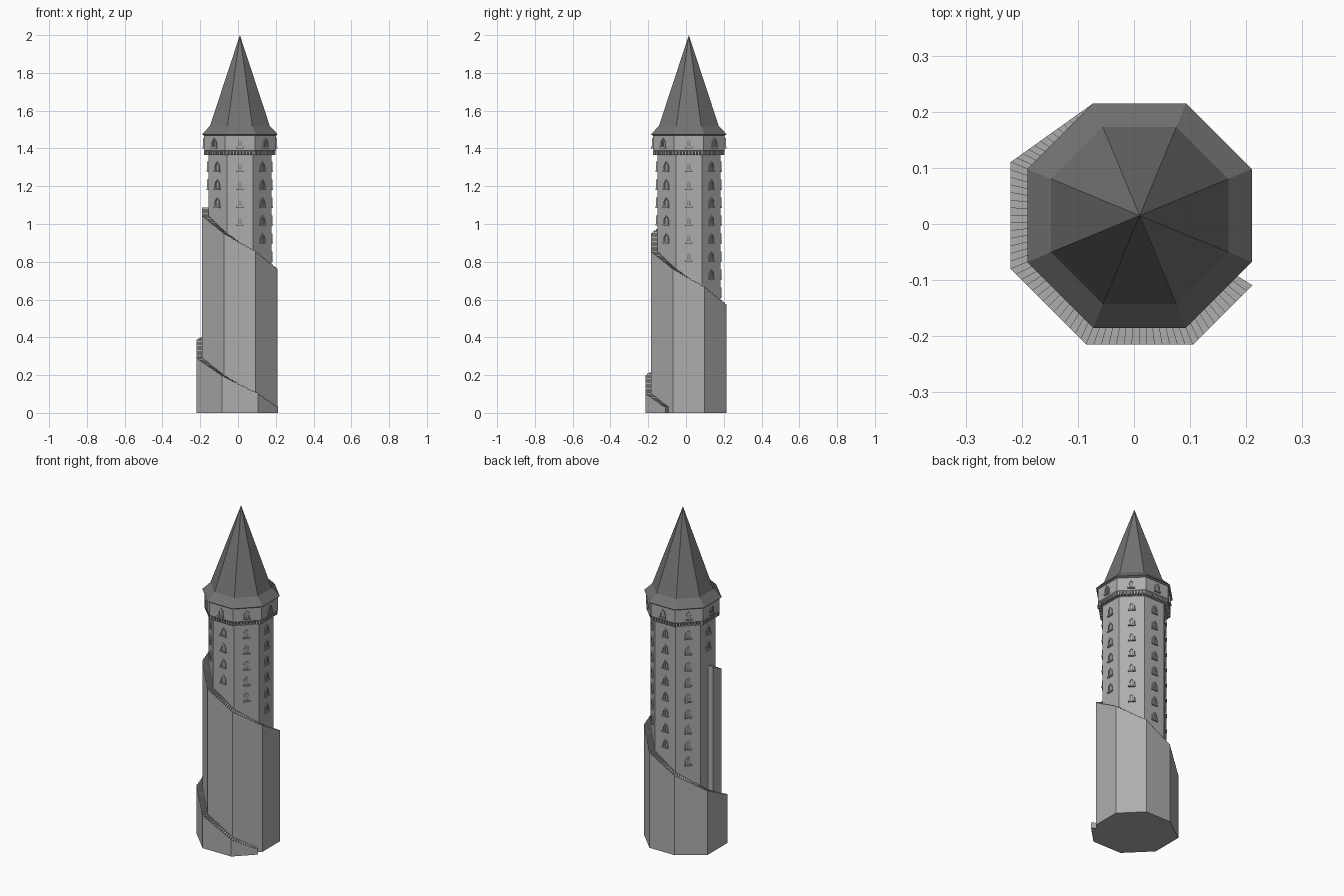
import bpy, bmesh, math
from mathutils import Vector

CENTRE = Vector((0.01, 0.015, 0))
SHAFT, COLLAR = 0.167, 0.19          # apothems of the octagonal walls
FACES = 8
STEPS_PER_FACE = 14

cube = bpy.data.objects.get("Cube")
if cube:
    bpy.data.objects.remove(cube)


def material(name, grey):
    m = bpy.data.materials.new(name)
    m.use_nodes = True
    colour = (grey, grey, grey, 1)
    m.diffuse_color = colour
    bsdf = m.node_tree.nodes["Principled BSDF"]
    bsdf.inputs["Base Color"].default_value = colour
    bsdf.inputs["Roughness"].default_value = 0.9
    return m


STONE = material("light grey stone", 0.42)
SLATE = material("dark grey slate", 0.17)
PANE = material("window grey", 0.25)


def finish(name, bm, mat, normals=True):
    if normals:
        bmesh.ops.recalc_face_normals(bm, faces=bm.faces)
    me = bpy.data.meshes.new(name)
    bm.to_mesh(me)
    bm.free()
    me.materials.append(mat)
    ob = bpy.data.objects.new(name, me)
    bpy.context.collection.objects.link(ob)
    return ob


def corner(k, apothem, z=0.0):
    """Octagon corner k, with flat sides facing the axes."""
    a = math.radians(22.5 + 45 * k)
    r = apothem / math.cos(math.pi / FACES)
    return CENTRE + Vector((r * math.cos(a), r * math.sin(a), z))


def octagon_loft(name, profile, mat):
    """Closed octagonal solid through (apothem, z) levels."""
    bm = bmesh.new()
    rings = [[bm.verts.new(corner(k, a, z)) for k in range(FACES)] for a, z in profile]
    for low, high in zip(rings, rings[1:]):
        for k in range(FACES):
            j = (k + 1) % FACES
            bm.faces.new((low[k], low[j], high[j], high[k]))
    bm.faces.new(rings[0][::-1])
    bm.faces.new(rings[-1])
    bmesh.ops.remove_doubles(bm, verts=bm.verts, dist=1e-5)
    return finish(name, bm, mat)


# Main body
octagon_loft("tower_shaft", [(SHAFT, 0), (SHAFT, 1.38)], STONE)
octagon_loft("collar", [(SHAFT, 1.365), (0.186, 1.385), (COLLAR, 1.39), (COLLAR, 1.475)], STONE)
octagon_loft("spire_roof", [(COLLAR, 1.468), (0.2, 1.475), (0.158, 1.52), (1e-6, 2.0)], SLATE)


# Spiral stair: t counts octagon faces downwards from the left front corner
T_START, T_END = -0.5, 10.8


def ramp_z(t):
    return max(1.04 - 0.094 * t, 0.004)


def ramp_point(t, inner=False):
    def at(i):
        apothem = SHAFT - 0.004 if inner else 0.2 + 0.03 * min(max(i - 6, 0), 1)
        return corner(i + 4, apothem)
    i = math.floor(t)
    return at(i).lerp(at(i + 1), t - i)


def quad(bm, points):
    bm.faces.new([bm.verts.new(p) for p in points])


def build_stair():
    bm = bmesh.new()
    up = Vector((0, 0, 1))
    count = round((T_END - T_START) * STEPS_PER_FACE)
    previous = 0
    for s in range(count):
        t0 = T_START + s / STEPS_PER_FACE
        t1 = t0 + 1 / STEPS_PER_FACE
        a, b = ramp_point(t0), ramp_point(t1)
        c, d = ramp_point(t1, True), ramp_point(t0, True)
        h = up * ramp_z(t0)
        nxt = up * (ramp_z(t1) if s < count - 1 else 0)
        quad(bm, (a, b, b + h, a + h))                       # outer wall
        quad(bm, (a + h, b + h, c + h, d + h))               # tread
        quad(bm, (b + nxt, c + nxt, c + h, b + h))           # riser
        if s == 0:
            quad(bm, (d, a, a + h, d + h))                   # top end wall
        quad(bm, (d, c, b, a))                               # underside
    finish("spiral_stair", bm, STONE, normals=False)


build_stair()


# Pointed windows
def arch(half, height):
    """Pointed arch outline as (across, up) pairs, from the lower left."""
    spring = height * 0.5
    side = [(half, 0), (half, spring), (half * 0.75, height * 0.75)]
    return [(-x, z) for x, z in side] + [(0, height)] + side[::-1]


def face_frame(k, apothem):
    a = math.radians(45 * k)
    n = Vector((math.cos(a), math.sin(a), 0))
    u = Vector((-n.y, n.x, 0))

    def place(across, up, out):
        return CENTRE + n * (apothem + out) + u * across + Vector((0, 0, up))
    return place


def box(bm, place, x, z, w, h, out):
    """Small block on a wall face."""
    pts = [place(x + sx * w, z + sz * h, o) for o in (-0.003, out)
           for sx, sz in ((-1, -1), (1, -1), (1, 1), (-1, 1))]
    v = [bm.verts.new(p) for p in pts]
    for i in range(4):
        j = (i + 1) % 4
        bm.faces.new((v[i], v[j], v[j + 4], v[i + 4]))
    bm.faces.new(v[:4])
    bm.faces.new(v[4:])


def add_window(frames, panes, place, z):
    outer, inner = arch(0.017, 0.05), arch(0.011, 0.042)
    loops = [[frames.verts.new(place(x, z + y, o)) for x, y in shape]
             for shape, o in ((outer, -0.002), (outer, 0.006), (inner, 0.006), (inner, -0.002))]
    for p, q in zip(loops, loops[1:]):
        for i in range(len(p)):
            j = (i + 1) % len(p)
            frames.faces.new((p[i], p[j], q[j], q[i]))
    box(frames, place, 0, z, 0.02, 0.004, 0.009)             # sill
    box(frames, place, 0, z + 0.018, 0.002, 0.018, 0.004)    # mullion
    panes.faces.new([panes.verts.new(place(x, z + y, 0.0015)) for x, y in inner])


frames, panes, corbels = bmesh.new(), bmesh.new(), bmesh.new()
for k in range(FACES):
    wall, band = face_frame(k, SHAFT), face_frame(k, COLLAR)
    add_window(frames, panes, band, 1.405)
    t = (k - 5) % FACES + 0.5
    if t > 7.25:
        t -= FACES
    floor = ramp_z(t + (FACES if t < T_START else 0))
    z = 1.28
    while z > floor + 0.03:
        add_window(frames, panes, wall, z)
        z -= 0.095
    # Corbels under the collar
    for i in range(9):
        box(corbels, face_frame(k, 0.176), (i - 4) * 0.0172, 1.376, 0.005, 0.011, 0.013)

finish("window_frames", frames, STONE)
finish("window_panes", panes, PANE, normals=False)
finish("collar_corbels", corbels, STONE)
